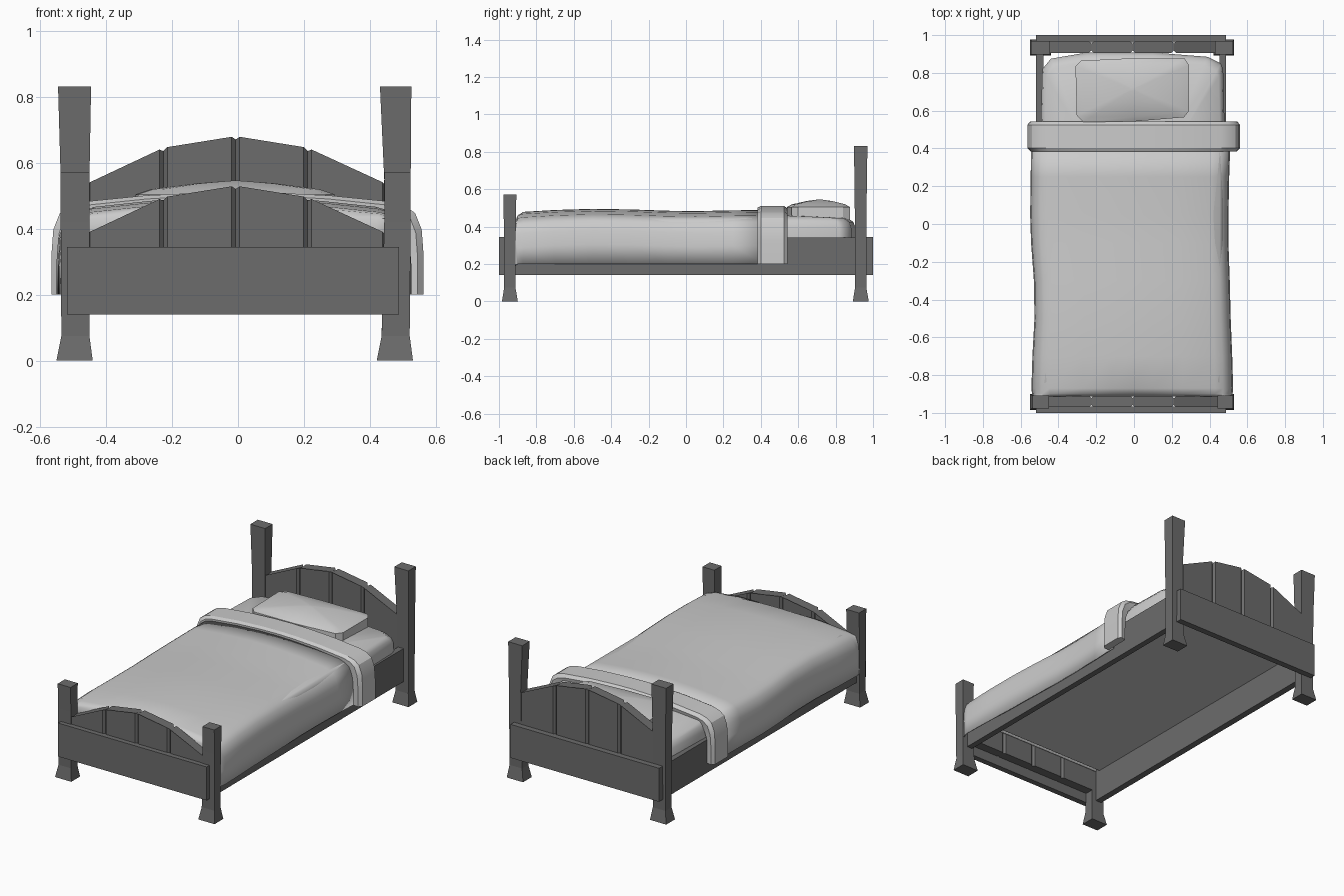
import bpy, bmesh, math

if "Cube" in bpy.data.objects:
    bpy.data.objects.remove(bpy.data.objects["Cube"])

wood = bpy.data.materials.new("dark_wood")
wood.diffuse_color = (.15, .15, .15, 1)
wood.use_nodes = True
wood.node_tree.nodes["Principled BSDF"].inputs["Base Color"].default_value = wood.diffuse_color


def finish(name, bm, smooth=None, mat=None):
    bmesh.ops.recalc_face_normals(bm, faces=bm.faces[:])
    me = bpy.data.meshes.new(name)
    bm.to_mesh(me)
    bm.free()
    if mat:
        me.materials.append(mat)
    ob = bpy.data.objects.new(name, me)
    bpy.context.collection.objects.link(ob)
    if smooth:
        bpy.ops.object.select_all(action='DESELECT')
        ob.select_set(True)
        bpy.context.view_layer.objects.active = ob
        bpy.ops.object.shade_smooth_by_angle(angle=math.radians(smooth))
    return ob


def loft(name, rows, ring=False, wrap=False, caps=False, smooth=None, mat=None):
    """Skin rows of points; ring closes each row, wrap joins last row to first."""
    bm = bmesh.new()
    vs = [[bm.verts.new(p) for p in row] for row in rows]
    n = len(rows[0])
    for i in range(len(vs) if wrap else len(vs) - 1):
        a, b = vs[i], vs[(i + 1) % len(vs)]
        for j in range(n if ring else n - 1):
            k = (j + 1) % n
            bm.faces.new((a[j], a[k], b[k], b[j]))
    if caps and wrap:
        bm.faces.new([r[0] for r in vs])
        bm.faces.new([r[-1] for r in vs])
    elif caps:
        bm.faces.new(vs[0])
        bm.faces.new(vs[-1])
    return finish(name, bm, smooth, mat)


def rect(x0, x1, y0, y1, z):
    return [(x0, y0, z), (x1, y0, z), (x1, y1, z), (x0, y1, z)]


def box(name, x0, x1, y0, y1, z0, z1):
    return loft(name, [rect(x0, x1, y0, y1, z0), rect(x0, x1, y0, y1, z1)],
                ring=True, caps=True, mat=wood)


# Four posts with flared feet
left = [(-.55, -.44), (-.535, -.45), (-.537, -.45), (-.545, -.445)]
right = [(.42, .53), (.435, .52), (.443, .523), (.43, .525)]
depth = [(-.042, .043), (-.03, .03), (-.032, .032), (-.036, .036)]
for end, y, top in (("foot", -.942, .572), ("head", .934, .83)):
    for side, xs in (("left", left), ("right", right)):
        levels = [0, .075, .42 if end == "foot" else .55, top]
        rows = [rect(x[0], x[1], y + d[0], y + d[1], z)
                for x, d, z in zip(xs, depth, levels)]
        if end == "foot":
            x = xs[2]
            rows[3] = rect(x[0], x[1], y - .035, y + .035, top)
        loft(f"{end}_{side}_post", rows, ring=True, caps=True, mat=wood)

# Arched end boards made of planks with chamfered upright edges
edges = [-.46, -.226, -.007, .211, .45]
tops = [(.535, .645), (.645, .68), (.68, .645), (.645, .535)]
c = .012
for end, y, dz in (("foot", -.94, -.15), ("head", .936, 0)):
    for i, (za, zb) in enumerate(tops):
        a, b = edges[i], edges[i + 1]
        y0, y1 = y - .03, y + .03
        plan = [(a + c, y0), (b - c, y0), (b, y0 + c), (b, y1 - c),
                (b - c, y1), (a + c, y1), (a, y1 - c), (a, y0 + c)]
        slope = (zb - za) / (b - a)
        # corners dip slightly so neighbouring planks meet in a small notch
        top = [(px, py, za + slope * (px - a) + dz - (.01 if px in (a, b) else 0))
               for px, py in plan]
        loft(f"{end}board_plank_{i + 1}", [[(px, py, .2) for px, py in plan], top],
             ring=True, caps=True, mat=wood)

# Rails around the frame
box("foot_rail", -.518, .488, -1, -.965, .14, .345)
box("head_rail", -.518, .488, .962, 1, .14, .345)
box("left_rail", -.518, -.478, -.93, .93, .14, .343)
box("right_rail", .452, .488, -.93, .93, .14, .343)


# Soft pads built from shrinking outlines
def pad(name, outline, centre, rings, smooth):
    cx, cy = centre
    rows = [[(cx + (x - cx) * s, cy + (y - cy) * s, z) for x, y in outline]
            for s, z in rings]
    return loft(name, rows, ring=True, caps=True, smooth=smooth)


mattress_outline = [(-.495, -.88), (.475, -.88), (.48, .5), (.472, .82), (.46, .85),
                    (.39, .885), (.1, .908), (-.25, .908), (-.44, .875), (-.485, .82),
                    (-.495, .5)]
pad("mattress", mattress_outline, (-.007, 0),
    [(1, .325), (1, .39), (.985, .425), (.95, .447), (.6, .46), (.2, .463)], 50)

pillow_outline = [(-.27, .54), (0, .543), (.265, .565), (.292, .6), (.292, .84),
                  (.268, .877), (-.02, .877), (-.28, .865), (-.31, .835), (-.303, .575)]
pad("pillow", pillow_outline, (-.007, .715),
    [(1, .435), (1, .504), (.85, .519), (.4, .537), (.05, .545)], 30)

# Draped cross-section shared by cover and folded band
half = [(-1, .2), (-1, .3), (-.99, .375), (-.955, .425), (-.9, .447), (-.82, .46),
        (-.5, .478), (-.2, .487)]
drape = half + [(0, .489)] + [(-u, z) for u, z in reversed(half)]


def section(y, l, r, dz=0, off=0, zmax=9):
    mid, h = (l + r) / 2, (r - l) / 2 + off
    return [(mid + u * h, y, z if z < .25 else min(z + dz + off, zmax))
            for u, z in drape]


cover = loft("blanket", [
    section(-.912, -.535, .515, zmax=.33),
    section(-.912, -.535, .515, zmax=.43),
    section(-.9, -.54, .522, -.015, zmax=.46),
    section(-.87, -.543, .525, -.01),
    section(-.7, -.538, .52, 0),
    section(-.5, -.527, .512, .006),
    section(-.3, -.53, .507, .003),
    section(-.1, -.545, .5, -.004),
    section(.05, -.55, .5, -.006),
    section(.25, -.547, .504, -.002),
    section(.42, -.545, .51, 0)], smooth=50)
sol = cover.modifiers.new("thickness", 'SOLIDIFY')
sol.thickness = .008
sol.offset = -1

# Folded-over band of the blanket, with a sloping front edge
loft("blanket_fold", [
    section(.383, -.543, .54, .008, .004),
    section(.402, -.543, .54, 0, .022),
    section(.525, -.543, .54, 0, .022),
    section(.543, -.543, .54, 0, .006),
    section(.535, -.543, .54, 0, -.025),
    section(.386, -.543, .54, 0, -.028)], wrap=True, caps=True, smooth=25)
